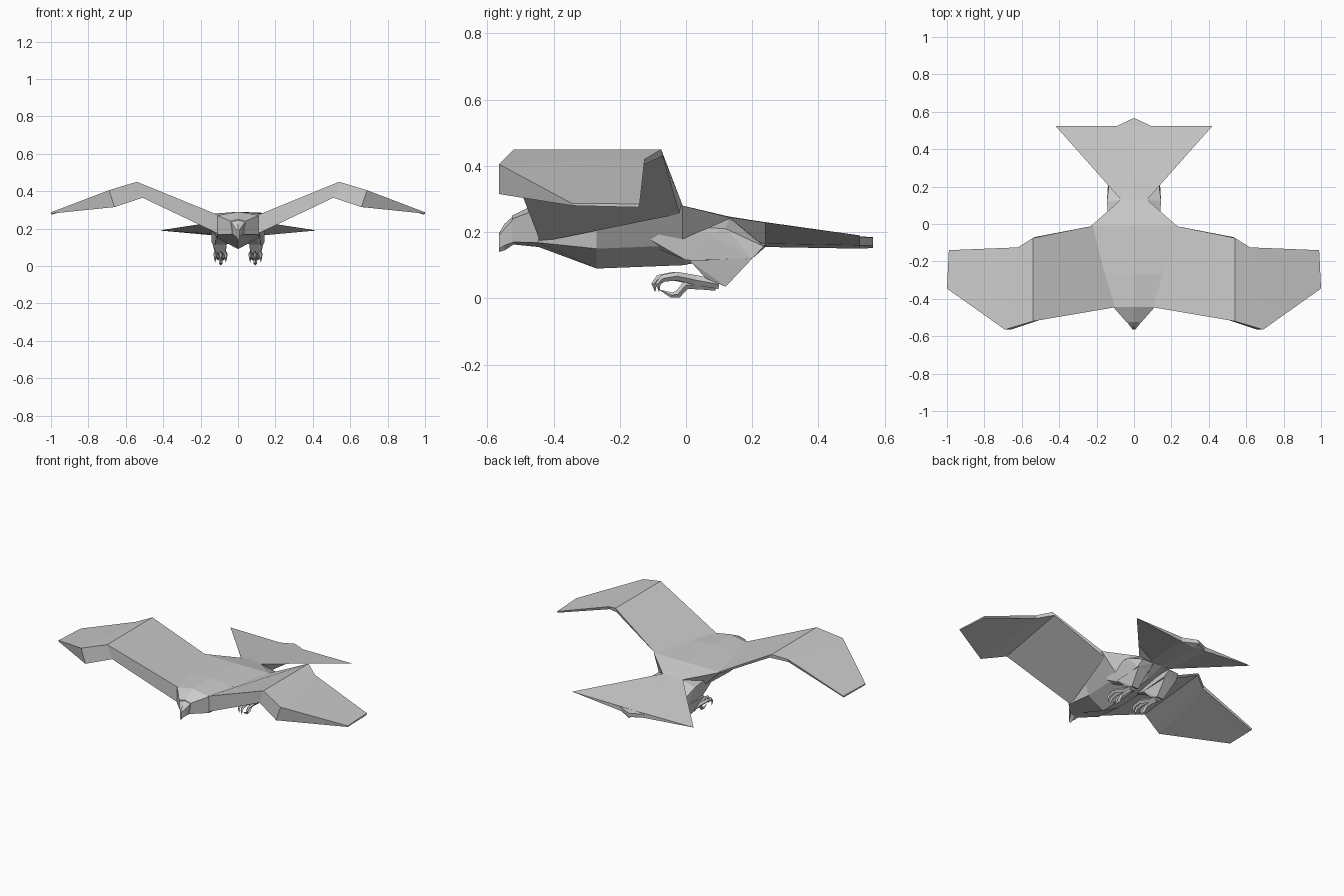
import bpy, bmesh
from mathutils import Vector


def finish(bm, name, mirror=False):
    bmesh.ops.recalc_face_normals(bm, faces=bm.faces[:])
    me = bpy.data.meshes.new(name)
    bm.to_mesh(me)
    bm.free()
    ob = bpy.data.objects.new(name, me)
    bpy.context.collection.objects.link(ob)
    if mirror:
        m = ob.modifiers.new("Mirror", 'MIRROR')
        m.use_mirror_merge = False
    return ob


def loft(name, rings, mirror=False):
    """Skin closed rings of equal length and cap both ends."""
    bm = bmesh.new()
    vs = [[bm.verts.new(p) for p in r] for r in rings]
    n = len(vs[0])
    for a, b in zip(vs, vs[1:]):
        for i in range(n):
            j = (i + 1) % n
            bm.faces.new((a[i], a[j], b[j], b[i]))
    bm.faces.new(vs[0])
    bm.faces.new(vs[-1])
    return finish(bm, name, mirror)


def hull(name, pts, mirror=True):
    bm = bmesh.new()
    for p in pts:
        bm.verts.new(p)
    res = bmesh.ops.convex_hull(bm, input=bm.verts[:])
    loose = [v for v in bm.verts if not v.link_faces]
    bmesh.ops.delete(bm, geom=loose, context='VERTS')
    return finish(bm, name, mirror)


def symmetric_loft(name, sections):
    """Sections: y, top z, (upper x, z), (lower x, z), bottom z."""
    rings = []
    for y, top, (ux, uz), (lx, lz), bot in sections:
        rings.append([(0, y, top), (ux, y, uz), (lx, y, lz), (0, y, bot),
                      (-lx, y, lz), (-ux, y, uz)])
    return loft(name, rings)


# Head, hooked beak and trunk
symmetric_loft("beak", [
    (-0.565, 0.197, (0.006, 0.19), (0.005, 0.15), 0.14),
    (-0.548, 0.225, (0.02, 0.21), (0.015, 0.16), 0.145),
    (-0.52, 0.25, (0.04, 0.24), (0.03, 0.17), 0.163),
])
symmetric_loft("body", [
    (-0.525, 0.25, (0.04, 0.24), (0.03, 0.17), 0.163),
    (-0.445, 0.29, (0.11, 0.27), (0.11, 0.168), 0.155),
    (-0.27, 0.29, (0.155, 0.278), (0.11, 0.15), 0.09),
    (-0.01, 0.28, (0.23, 0.28), (0.11, 0.16), 0.10),
    (0.13, 0.247, (0.07, 0.245), (0.07, 0.16), 0.125),
    (0.24, 0.23, (0.08, 0.225), (0.06, 0.16), 0.155),
])

# Fanned tail with a shallow keel
symmetric_loft("tail", [
    (0.13, 0.247, (0.07, 0.245), (0.05, 0.19), 0.17),
    (0.24, 0.23, (0.167, 0.229), (0.07, 0.165), 0.155),
    (0.525, 0.187, (0.42, 0.19), (0.09, 0.16), 0.15),
])
symmetric_loft("tail_tip", [
    (0.525, 0.187, (0.09, 0.185), (0.08, 0.16), 0.15),
    (0.565, 0.185, (0.004, 0.183), (0.003, 0.16), 0.152),
])

# Wings: front top, back top, back bottom, front bottom at each station
loft("wing", [
    [(0.10, -0.445, 0.27), (0.22, -0.01, 0.28), (0.20, -0.02, 0.255), (0.10, -0.44, 0.17)],
    [(0.54, -0.52, 0.45), (0.54, -0.075, 0.45), (0.53, -0.07, 0.43), (0.51, -0.515, 0.365)],
    [(0.69, -0.565, 0.405), (0.62, -0.125, 0.42), (0.62, -0.13, 0.402), (0.66, -0.565, 0.315)],
    [(1.0, -0.345, 0.287), (0.99, -0.14, 0.285), (0.99, -0.145, 0.275), (1.0, -0.345, 0.28)],
], mirror=True)

# Feathered thighs and shanks
hull("thigh", [
    (0.115, -0.20, 0.23), (0.14, 0.07, 0.195), (0.06, 0.13, 0.245),
    (0.06, 0.24, 0.155), (0.13, 0.235, 0.157), (0.14, 0.20, 0.12),
    (0.05, 0.20, 0.12), (0.145, 0.12, 0.21), (0.09, -0.10, 0.155),
    (0.12, 0.0, 0.115), (0.06, 0.0, 0.115)])
hull("shank", [
    (0.06, 0.01, 0.115), (0.135, 0.01, 0.115), (0.06, 0.20, 0.12),
    (0.135, 0.20, 0.12), (0.07, 0.12, 0.035), (0.115, 0.12, 0.035),
    (0.07, 0.06, 0.06), (0.115, 0.06, 0.06)])


# Toes ending in curled talons
def toe(name, path, radii):
    rings = []
    for i, p in enumerate(path):
        d = (Vector(path[min(i + 1, len(path) - 1)]) - Vector(path[max(i - 1, 0)]))
        n = Vector((0, -d.z, d.y)).normalized() * radii[i]
        x = Vector((radii[i] * 0.8, 0, 0))
        c = Vector(p)
        rings.append([c + n, c + x, c - n, c - x])
    loft(name, rings, mirror=True)


for k, (root, tip) in enumerate([(0.08, 0.065), (0.092, 0.092), (0.105, 0.122)]):
    back = 0.012 if k != 1 else 0.0
    toe(f"front_toe_{k + 1}", [
        (root, 0.10, 0.042), (root, 0.03, 0.055), (tip, -0.04 + back, 0.067),
        (tip, -0.083 + back, 0.06), (tip, -0.097 + back, 0.043),
        (tip, -0.093 + back, 0.02)],
        [0.014, 0.015, 0.013, 0.011, 0.008, 0.001])
toe("hind_toe", [
    (0.092, 0.09, 0.035), (0.092, 0.04, 0.04), (0.092, 0.0, 0.04),
    (0.092, -0.025, 0.012), (0.092, -0.045, 0.01), (0.092, -0.078, 0.025)],
    [0.012, 0.013, 0.013, 0.011, 0.008, 0.001])
